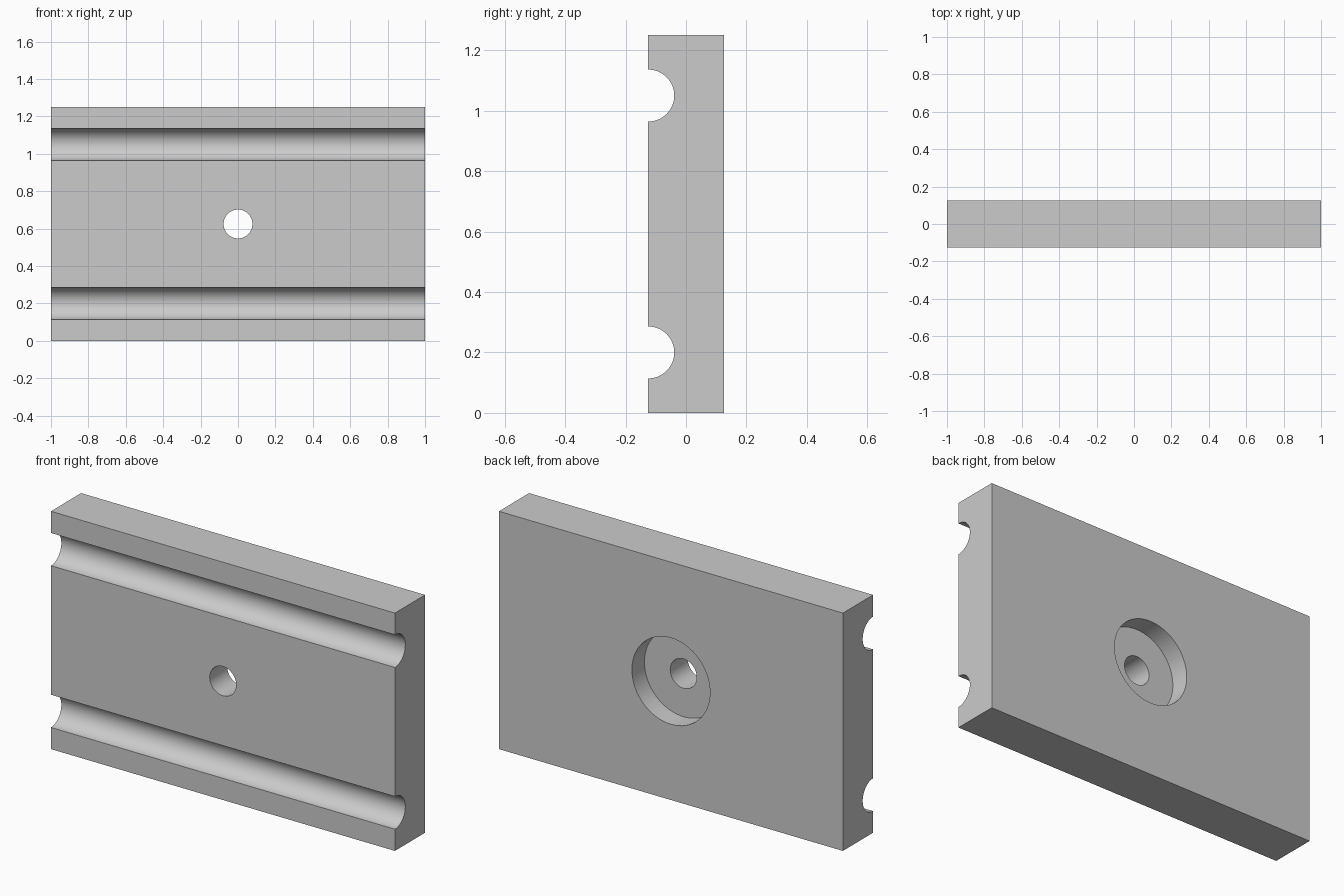
import bpy, bmesh
from math import sin, cos, pi

if "Cube" in bpy.data.objects:
    bpy.data.objects.remove(bpy.data.objects["Cube"])

W, D, H = 2.0, 0.25, 1.25
GROOVE_R, GROOVE_Z = 0.086, (0.2, 1.05)
HOLE_R, BORE_R, BORE_DEPTH = 0.077, 0.227, 0.104
HOLE_Z = H / 2


def add_object(name, bm):
    bmesh.ops.recalc_face_normals(bm, faces=bm.faces)
    mesh = bpy.data.meshes.new(name)
    bm.to_mesh(mesh)
    bm.free()
    obj = bpy.data.objects.new(name, mesh)
    bpy.context.collection.objects.link(obj)
    return obj


# Plate: side profile with two half-round grooves, extruded along x
profile = [(-D / 2, 0)]
for zc in GROOVE_Z:
    for i in range(33):
        a = -pi / 2 + pi * i / 32
        profile.append((-D / 2 + GROOVE_R * cos(a), zc + GROOVE_R * sin(a)))
profile += [(-D / 2, H), (D / 2, H), (D / 2, 0)]

bm = bmesh.new()
face = bm.faces.new([bm.verts.new((-W / 2, y, z)) for y, z in profile])
ext = bmesh.ops.extrude_face_region(bm, geom=[face])
bmesh.ops.translate(bm, vec=(W, 0, 0),
                    verts=[v for v in ext["geom"] if isinstance(v, bmesh.types.BMVert)])
plate = add_object("grooved_plate", bm)

# Stepped cutter: through hole with a counterbore from the back
bm = bmesh.new()
steps = [(HOLE_R, -D), (HOLE_R, D / 2 - BORE_DEPTH), (BORE_R, D / 2 - BORE_DEPTH), (BORE_R, D)]
N = 64
rings = [[bm.verts.new((r * cos(2 * pi * i / N), y, HOLE_Z + r * sin(2 * pi * i / N)))
          for i in range(N)] for r, y in steps]
for a, b in zip(rings, rings[1:]):
    for i in range(N):
        j = (i + 1) % N
        bm.faces.new((a[i], a[j], b[j], b[i]))
bm.faces.new(rings[0])
bm.faces.new(rings[-1])
cutter = add_object("counterbore_cutter", bm)
cutter.hide_render = True
cutter.hide_set(True)

cut = plate.modifiers.new("counterbored_hole", "BOOLEAN")
cut.operation = "DIFFERENCE"
cut.solver = "EXACT"
cut.object = cutter

# Apply the cut and smooth the round surfaces only
bpy.context.view_layer.objects.active = plate
plate.select_set(True)
bpy.ops.object.modifier_apply(modifier=cut.name)
bpy.data.objects.remove(cutter)
bpy.ops.object.shade_smooth_by_angle(angle=pi / 6)
